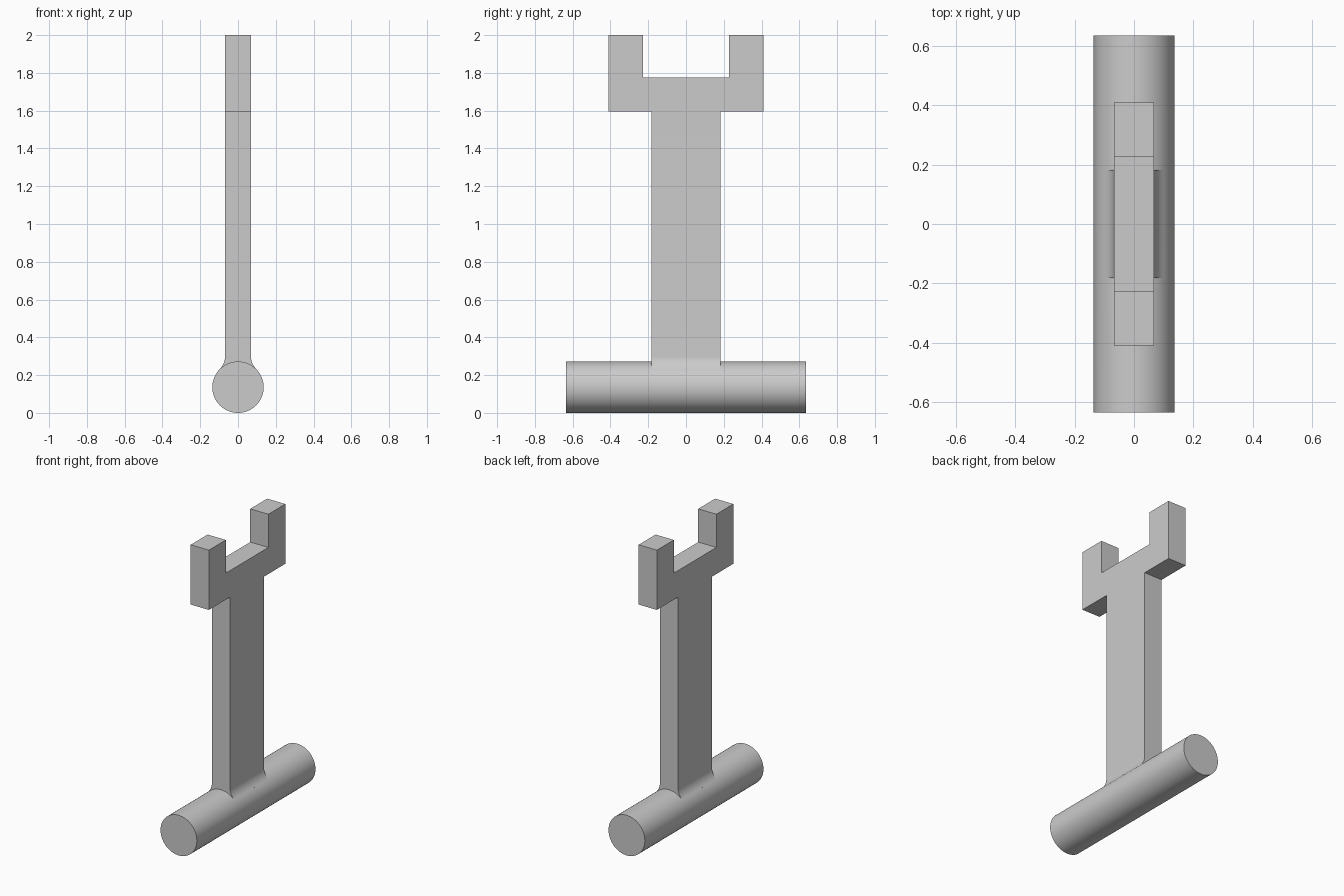
import bpy, bmesh, math
from mathutils import Vector, Matrix

if "Cube" in bpy.data.objects:
    bpy.data.objects.remove(bpy.data.objects["Cube"])

R = 0.136           # bar radius
BAR_HALF = 0.635    # half length of the bar
T = 0.068           # half thickness of the fork plate
FILLET = 0.1        # fillet radius where stem meets bar


def finish(name, bm):
    bmesh.ops.recalc_face_normals(bm, faces=bm.faces)
    mesh = bpy.data.meshes.new(name)
    bm.to_mesh(mesh)
    bm.free()
    ob = bpy.data.objects.new(name, mesh)
    bpy.context.collection.objects.link(ob)
    return ob


def prism(name, points, direction):
    """Extrude a closed outline from -direction to +direction."""
    d = Vector(direction)
    bm = bmesh.new()
    face = bm.faces.new([bm.verts.new(Vector(p) - d) for p in points])
    new = bmesh.ops.extrude_face_region(bm, geom=[face])["geom"]
    bmesh.ops.translate(bm, vec=2 * d, verts=[v for v in new if isinstance(v, bmesh.types.BMVert)])
    return finish(name, bm)


def combine(target, other, operation):
    """Apply a boolean and discard the second solid."""
    mod = target.modifiers.new("combine", "BOOLEAN")
    mod.operation, mod.solver, mod.object = operation, "EXACT", other
    bpy.context.view_layer.objects.active = target
    bpy.ops.object.modifier_apply(modifier=mod.name)
    bpy.data.objects.remove(other, do_unlink=True)


# Side outline: stem with a U-shaped fork on top
half = [(0.182, R), (0.182, 1.595), (0.409, 1.595), (0.409, 2.0), (0.228, 2.0), (0.228, 1.775)]
outline = half + [(-y, z) for y, z in reversed(half)]
fork = prism("forked_lever", [(0, y, z) for y, z in outline], (0.3, 0, 0))

# Front profile: thin plate flaring tangentially into the round bar
zc = R + math.sqrt((R + FILLET) ** 2 - (T + FILLET) ** 2)
end = math.atan2(zc - R, T + FILLET)
side = [(T, 2.2)]
for i in range(11):
    a = math.pi + end * i / 10
    side.append((T + FILLET + FILLET * math.cos(a), zc + FILLET * math.sin(a)))
side.append((0.05, 0.1))
front = side + [(-x, z) for x, z in reversed(side)]
plate = prism("plate_profile", [(x, 0, z) for x, z in front], (0, 0.6, 0))
combine(fork, plate, "INTERSECT")

# Round cross bar along y
bm = bmesh.new()
bmesh.ops.create_cone(bm, cap_ends=True, segments=64, radius1=R, radius2=R, depth=2 * BAR_HALF,
                      matrix=Matrix.Translation((0, 0, R)) @ Matrix.Rotation(math.pi / 2, 4, "X"))
bar = finish("cross_bar", bm)
combine(fork, bar, "UNION")

bpy.ops.object.select_all(action="DESELECT")
fork.select_set(True)
bpy.context.view_layer.objects.active = fork
bpy.ops.object.shade_smooth_by_angle(angle=math.radians(30))
